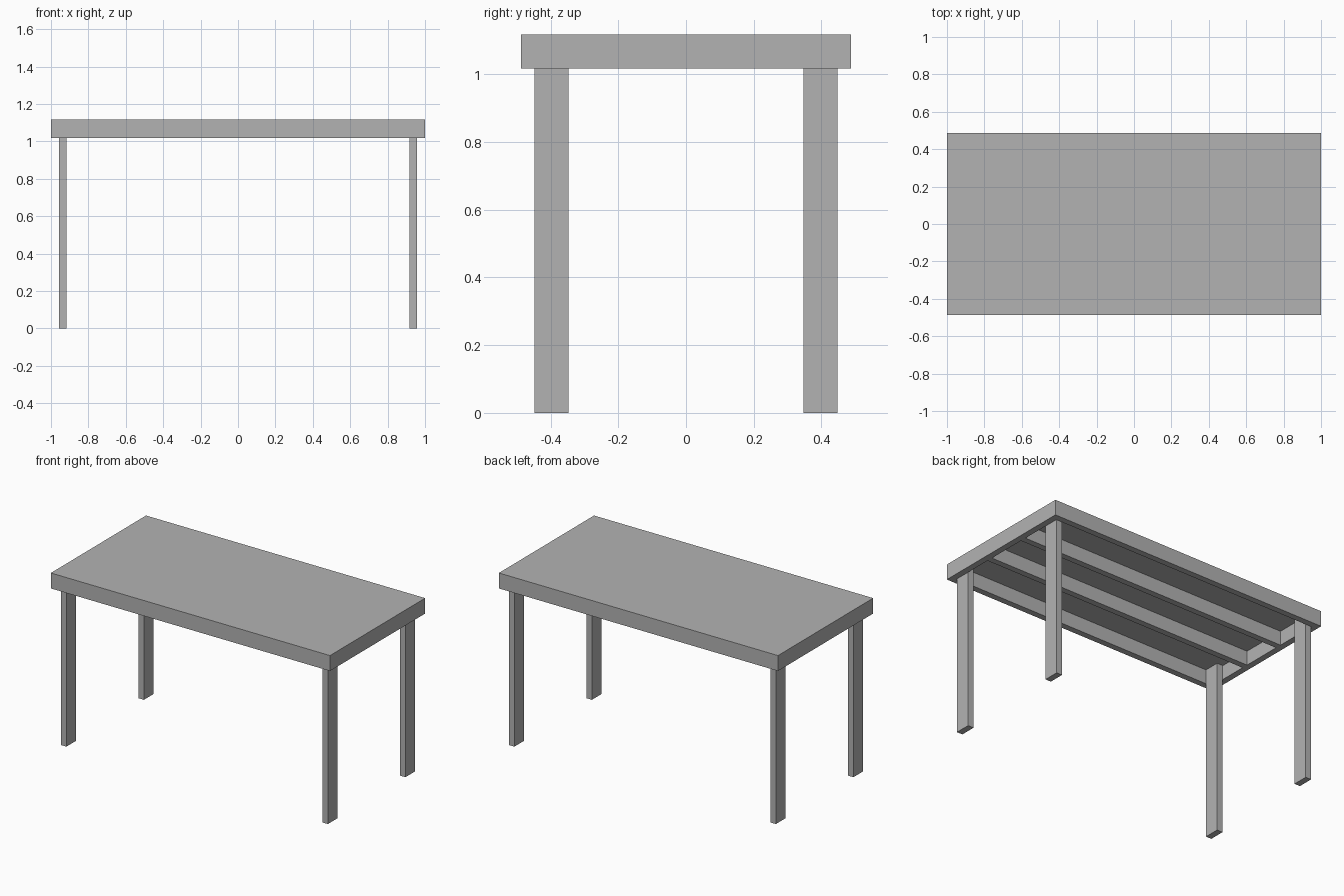
import bpy

cube = bpy.data.objects.get("Cube")
if cube:
    bpy.data.objects.remove(cube, do_unlink=True)

# Single flat colour
GREY = (0.45, 0.45, 0.45, 1.0)
mat = bpy.data.materials.new("plain grey")
mat.use_nodes = True
mat.diffuse_color = GREY
mat.node_tree.nodes["Principled BSDF"].inputs["Base Color"].default_value = GREY

# Overall dimensions
HALF_X, HALF_Y = 1.0, 0.487
TOP, RIM_BOTTOM = 1.118, 1.018
SHEET = 0.008              # thin table top
T = 0.04                   # board thickness
LEG_DEPTH = 0.1
UNDER = TOP - SHEET


def box(name, low, high):
    """Axis-aligned board between two corners."""
    bpy.ops.mesh.primitive_cube_add(
        size=1, location=[(a + b) / 2 for a, b in zip(low, high)])
    obj = bpy.context.object
    obj.name = name
    obj.scale = [b - a for a, b in zip(low, high)]
    bpy.ops.object.transform_apply(location=False, rotation=False, scale=True)
    obj.data.materials.append(mat)
    return obj


def centred(name, x, y, size_x, size_y, z0, z1):
    """Board centred on x, y between two heights."""
    return box(name, (x - size_x / 2, y - size_y / 2, z0),
               (x + size_x / 2, y + size_y / 2, z1))


# Table top with a hollow rim below, cut as one body
table_top = box("table_top", (-HALF_X, -HALF_Y, RIM_BOTTOM), (HALF_X, HALF_Y, TOP))
hollow = box("hollow_cutter", (T - HALF_X, T - HALF_Y, RIM_BOTTOM - T),
             (HALF_X - T, HALF_Y - T, UNDER))
cut = table_top.modifiers.new("hollow", "BOOLEAN")
cut.operation = "DIFFERENCE"
cut.solver = "EXACT"
cut.object = hollow
bpy.context.view_layer.objects.active = table_top
bpy.ops.object.modifier_apply(modifier=cut.name)
bpy.data.objects.remove(hollow, do_unlink=True)

# Two support beams running the length of the underside
for side, name in ((-1, "front_beam"), (1, "back_beam")):
    centred(name, 0, side * 0.15, 2 * (HALF_X - T), T, RIM_BOTTOM, UNDER)

# Four legs tucked into the rim corners
for sx, x_name in ((-1, "right"), (1, "left")):
    for sy, y_name in ((-1, "front"), (1, "back")):
        centred(f"{y_name}_{x_name}_leg",
                sx * (HALF_X - 1.5 * T - 0.003), sy * (HALF_Y - T - LEG_DEPTH / 2),
                T, LEG_DEPTH, 0, UNDER)
